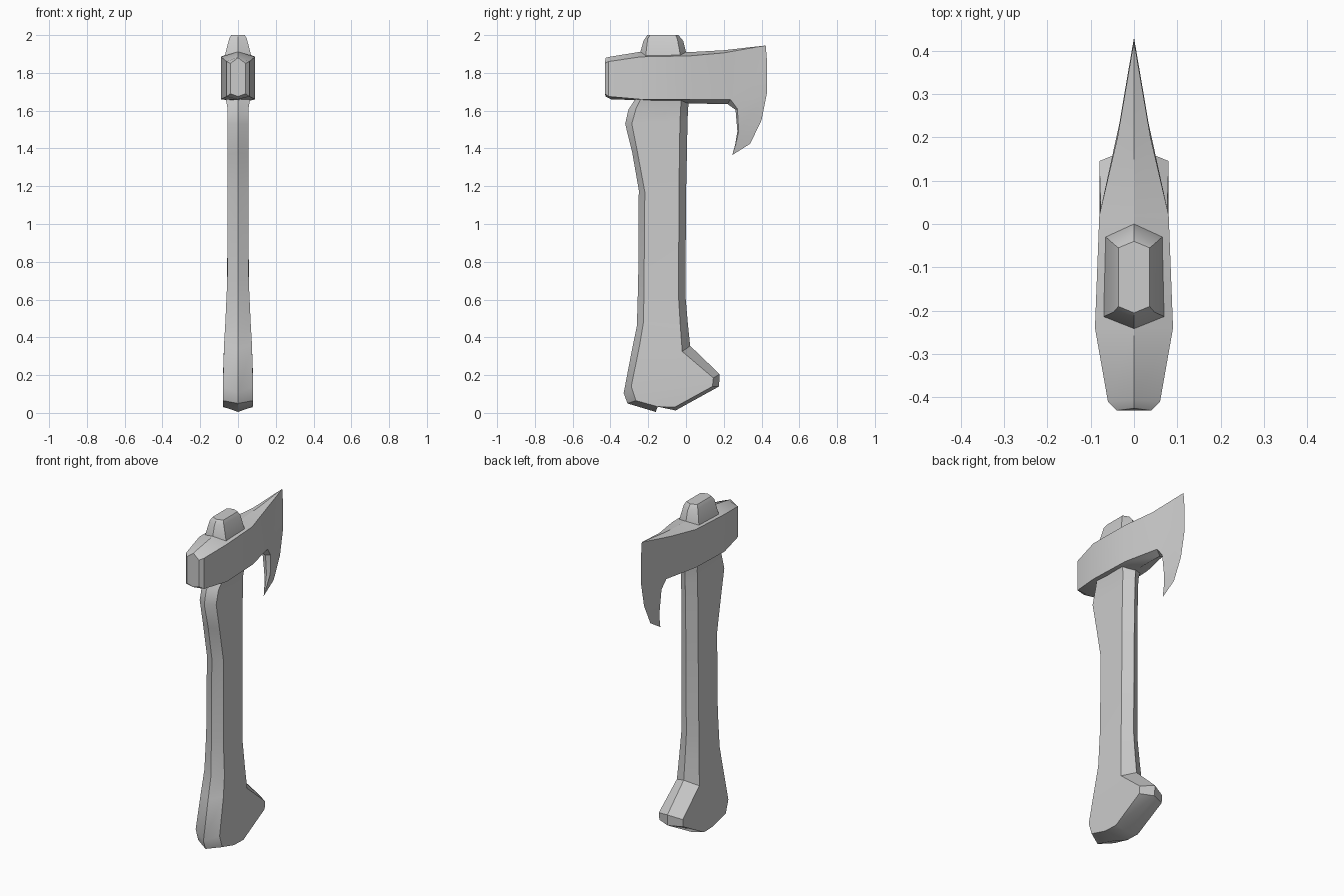
import bpy, bmesh, math

grey = bpy.data.materials.new("plain grey")
grey.diffuse_color = (0.6, 0.6, 0.6, 1)


def loft(name, rings, angle=30):
    """Skin six-sided rings given as (ridge_a, side_a, width_a, side_b, width_b, ridge_b) in (y, z)."""
    bm = bmesh.new()
    loops = []
    for ra, sa, wa, sb, wb, rb in rings:
        points = [(0, *ra), (wa, *sa), (wb, *sb), (0, *rb), (-wb, *sb), (-wa, *sa)]
        loops.append([bm.verts.new(p) for p in points])
    for lower, upper in zip(loops, loops[1:]):
        for i in range(6):
            j = (i + 1) % 6
            bm.faces.new((lower[i], lower[j], upper[j], upper[i]))
    for end in (loops[0], loops[-1]):
        bm.faces.new(end)
    bmesh.ops.remove_doubles(bm, verts=bm.verts, dist=0.0005)
    bmesh.ops.dissolve_degenerate(bm, dist=0.0005, edges=bm.edges)
    bmesh.ops.recalc_face_normals(bm, faces=bm.faces)
    mesh = bpy.data.meshes.new(name)
    bm.to_mesh(mesh)
    bm.free()
    mesh.materials.append(grey)
    obj = bpy.data.objects.new(name, mesh)
    bpy.context.collection.objects.link(obj)
    bpy.ops.object.select_all(action='DESELECT')
    obj.select_set(True)
    bpy.context.view_layer.objects.active = obj
    bpy.ops.object.shade_smooth_by_angle(angle=math.radians(angle))
    return obj


# Handle: hooked grip at the bottom, swelling under the head
loft("handle", [
    ((-.16, .005), (-.15, .033), .078, (-.06, .03), .078, (-.055, .013)),
    ((-.31, .05), (-.265, .065), .08, (.14, .14), .08, (.175, .14)),
    ((-.33, .105), (-.29, .14), .08, (.145, .185), .08, (.178, .205)),
    ((-.285, .34), (-.245, .36), .074, (-.02, .325), .075, (.022, .355)),
    ((-.26, .46), (-.225, .48), .067, (-.03, .46), .067, (.01, .47)),
    ((-.253, .7), (-.222, .7), .057, (-.04, .62), .058, (-.003, .62)),
    ((-.25, 1.18), (-.218, 1.17), .055, (-.037, 1.15), .055, (.0, 1.15)),
    ((-.285, 1.38), (-.255, 1.37), .055, (-.035, 1.38), .055, (.005, 1.38)),
    ((-.322, 1.53), (-.287, 1.53), .055, (-.032, 1.54), .055, (.008, 1.55)),
    ((-.305, 1.605), (-.265, 1.61), .055, (-.028, 1.62), .055, (.012, 1.62)),
    ((-.25, 1.69), (-.225, 1.69), .07, (-.022, 1.69), .07, (.016, 1.69)),
])

# Axe head: chamfered poll, wedge cheeks and a hooked cutting edge
loft("axe_head", [
    ((-.425, 1.88), (-.43, 1.85), .04, (-.43, 1.69), .04, (-.425, 1.675)),
    ((-.405, 1.885), (-.41, 1.86), .06, (-.41, 1.675), .06, (-.395, 1.66)),
    ((-.24, 1.912), (-.24, 1.885), .09, (-.24, 1.66), .09, (-.24, 1.655)),
    ((.02, 1.91), (.02, 1.89), .08, (.02, 1.66), .08, (.02, 1.638)),
    ((.20, 1.92), (.20, 1.906), .038, (.235, 1.66), .033, (.22, 1.635)),
    ((.422, 1.945), (.422, 1.945), 0, (.235, 1.66), .033, (.22, 1.635)),
    ((.43, 1.85), (.43, 1.85), 0, (.235, 1.66), .033, (.22, 1.635)),
    ((.43, 1.70), (.43, 1.70), 0, (.272, 1.61), .027, (.262, 1.605)),
    ((.40, 1.55), (.40, 1.55), 0, (.279, 1.49), .02, (.272, 1.49)),
    ((.34, 1.425), (.34, 1.425), 0, (.263, 1.42), .008, (.260, 1.42)),
    ((.245, 1.365), (.245, 1.365), 0, (.245, 1.365), 0, (.245, 1.365)),
])

# Handle end poking out through the top of the head
loft("handle_top", [
    ((-.25, 1.86), (-.22, 1.86), .072, (-.025, 1.86), .072, (.005, 1.86)),
    ((-.243, 1.905), (-.213, 1.895), .069, (-.03, 1.895), .065, (0, 1.91)),
    ((-.225, 1.97), (-.203, 1.98), .047, (-.046, 1.98), .047, (-.015, 1.97)),
    ((-.205, 2), (-.19, 2), .036, (-.055, 2), .036, (-.04, 2)),
])
